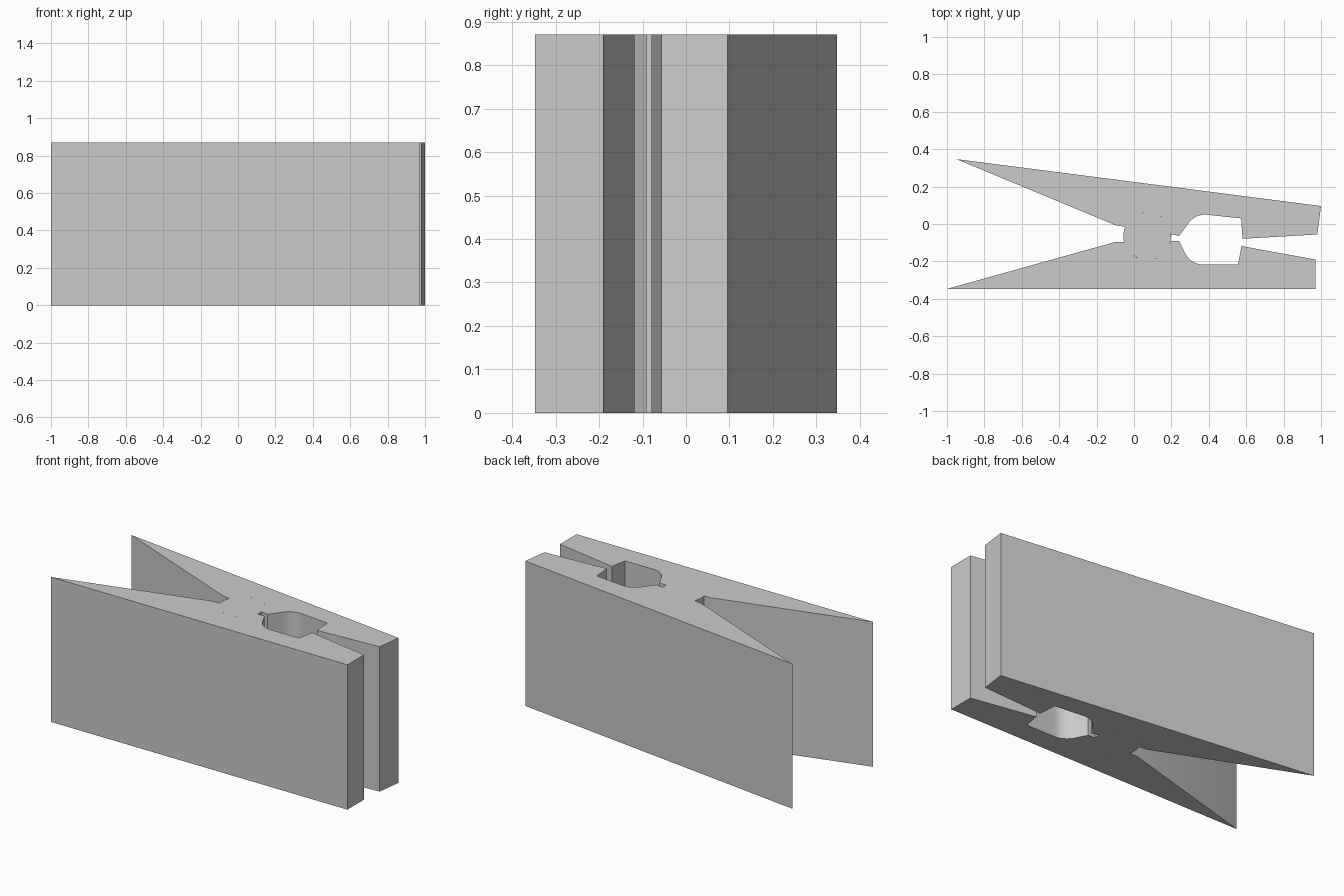
import bpy
import bmesh
from math import cos, sin, radians

cube = bpy.data.objects.get("Cube")
if cube:
    bpy.data.objects.remove(cube, do_unlink=True)

HEIGHT = 0.87
PIN = (0.07, -0.065)
PIN_R = 0.127
KNUCKLES = 4

grey = bpy.data.materials.new("light grey plastic")
grey.use_nodes = True
colour = (0.6, 0.6, 0.6, 1)
grey.diffuse_color = colour
grey.node_tree.nodes["Principled BSDF"].inputs["Base Color"].default_value = colour


def arc(centre, radius, start, end, steps):
    """Points on an arc, angles in degrees."""
    angles = [radians(start + (end - start) * i / steps) for i in range(steps + 1)]
    return [(centre[0] + radius * cos(a), centre[1] + radius * sin(a)) for a in angles]


def prism(name, outline, bottom, top):
    """Extrude a plan outline upwards into a closed solid."""
    bm = bmesh.new()
    base = bm.faces.new([bm.verts.new((x, y, bottom)) for x, y in outline])
    result = bmesh.ops.extrude_face_region(bm, geom=[base], use_keep_orig=True)
    raised = [v for v in result["geom"] if isinstance(v, bmesh.types.BMVert)]
    bmesh.ops.translate(bm, verts=raised, vec=(0, 0, top - bottom))
    bmesh.ops.recalc_face_normals(bm, faces=bm.faces)
    mesh = bpy.data.meshes.new(name)
    bm.to_mesh(mesh)
    bm.free()
    mesh.materials.append(grey)
    obj = bpy.data.objects.new(name, mesh)
    bpy.context.collection.objects.link(obj)
    bpy.ops.object.select_all(action="DESELECT")
    obj.select_set(True)
    bpy.context.view_layer.objects.active = obj
    bpy.ops.object.shade_smooth_by_angle(angle=radians(25))
    return obj


# Back arm: handle, jaw tip, grip hollow, hinge socket
back_arm = [(-0.95, 0.347), (1.0, 0.096), (0.98, -0.056), (0.58, -0.079), (0.573, 0.03)]
back_arm += arc((0.38, -0.06), 0.11, 80, 150, 10)
back_arm += [(0.24, -0.065), (0.225, -0.06)]
back_arm += arc(PIN, PIN_R, 4, 157, 24)
back_arm += [(-0.1, -0.006)]
prism("back_arm", back_arm, 0, HEIGHT)

# Front arm: straight outer side
front_arm = [(-1.0, -0.347), (0.97, -0.347), (0.97, -0.19), (0.575, -0.118), (0.556, -0.217)]
front_arm += arc((0.37, -0.11), 0.107, 270, 205, 10)
front_arm += [(0.24, -0.091)]
front_arm += arc(PIN, PIN_R, -11.5, -166, 24)
front_arm += [(-0.1, -0.096)]
prism("front_arm", front_arm, 0, HEIGHT)

# Hinge: stacked knuckles
circle = arc(PIN, PIN_R, 0, 360, 48)[:-1]
step = HEIGHT / KNUCKLES
for i in range(KNUCKLES):
    prism(f"hinge_knuckle_{i + 1}", circle, i * step, (i + 1) * step)
